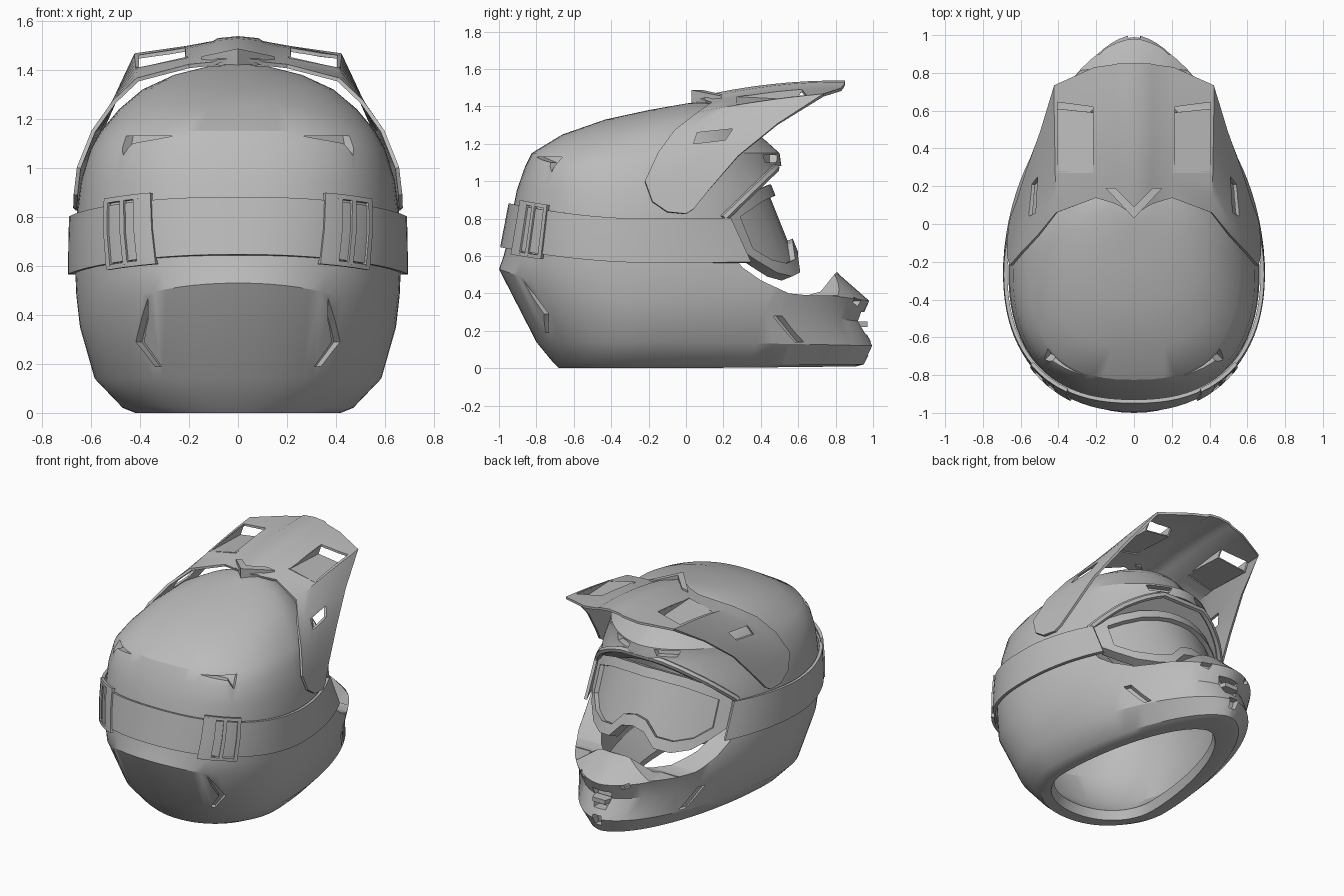
import bpy, bmesh, math
from mathutils import Vector

cube = bpy.data.objects.get("Cube")
if cube:
    bpy.data.objects.remove(cube, do_unlink=True)

grey = bpy.data.materials.new("matte_grey")
grey.use_nodes = True
grey.diffuse_color = (0.5, 0.5, 0.5, 1)
grey.node_tree.nodes["Principled BSDF"].inputs["Base Color"].default_value = (0.5, 0.5, 0.5, 1)

# Shell rings: z back, z side, z front, y back, y front, half width, back squareness
OUTER = [
    (0, 0, .01, -.68, .91, .42, 2.1), (.03, .02, .02, -.71, .95, .47, 2.1),
    (.14, .14, .12, -.8, 1, .585, 2.1), (.53, .35, .25, -1, .93, .645, 2.1),
    (.6, .48, .36, -.975, .98, .66, 2.2), (.68, .6, .5, -.955, .82, .665, 2.3),
    (.8, .8, .8, -.935, .62, .66, 2.35), (.95, .95, .95, -.905, .57, .64, 2.45),
    (1.08, 1.08, 1.08, -.86, .51, .6, 2.6), (1.15, 1.15, 1.15, -.825, .5, .56, 2.6),
    (1.25, 1.24, 1.24, -.66, .4, .485, 2.35), (1.33, 1.32, 1.32, -.43, .33, .39, 2.2),
    (1.38, 1.38, 1.38, -.2, .26, .26, 2.1), (1.415, 1.415, 1.415, 0, .2, .12, 2.1),
    (1.425, 1.425, 1.425, .07, .13, .02, 2.1)]
INNER = [
    (0, 0, .01, -.6, .74, .37, 2.1), (.06, .06, .06, -.58, .72, .35, 2.1),
    (.2, .2, .18, -.72, .78, .5, 2.1), (.45, .45, .45, -.86, .7, .56, 2.1),
    (.8, .8, .8, -.83, .5, .56, 2.2), (1.08, 1.08, 1.08, -.74, .38, .48, 2.2),
    (1.24, 1.24, 1.24, -.5, .25, .33, 2.1), (1.31, 1.31, 1.31, -.2, .15, .17, 2.1)]


def ring_point(ring, a):
    zb, zs, zf, yb, yf, w, square = ring
    yc = (yb + yf) / 2 if zs > 1.1 else -.25
    t = math.cos(a)
    n = 1.78 if t > 0 else square
    x = w * max(0, 1 - abs(t) ** n) ** (1 / n) * (1 if math.sin(a) >= 0 else -1)
    y = yc + t * ((yf - yc) if t > 0 else (yc - yb))
    z = zs + ((zf if t > 0 else zb) - zs) * abs(t) ** 1.5
    return Vector((x, y, z))


def surf(a, z, lift=0.0):
    """Point on the outer shell at an angle and height, lifted outward."""
    col = [ring_point(r, a) for r in OUTER]
    p = col[-1]
    for lo, hi in zip(col, col[1:]):
        if lo.z <= z <= hi.z:
            p = lo.lerp(hi, (z - lo.z) / max(hi.z - lo.z, 1e-6))
            break
    out = Vector((p.x, p.y + .2, 0)).normalized()
    return p + out * lift


def make(name, verts, faces, triangulate=False):
    mesh = bpy.data.meshes.new(name)
    bm = bmesh.new()
    vs = [bm.verts.new(v) for v in verts]
    for f in faces:
        bm.faces.new([vs[i] for i in f])
    if triangulate:
        bmesh.ops.triangulate(bm, faces=bm.faces[:])
    bmesh.ops.recalc_face_normals(bm, faces=bm.faces[:])
    bm.to_mesh(mesh)
    bm.free()
    mesh.materials.append(grey)
    ob = bpy.data.objects.new(name, mesh)
    bpy.context.collection.objects.link(ob)
    return ob


def grid(name, rows, keep=lambda r, c: True):
    n = len(rows[0])
    faces = [(r * n + c, r * n + c + 1, r * n + n + c + 1, r * n + n + c)
             for r in range(len(rows) - 1) for c in range(n - 1) if keep(r, c)]
    return make(name, [p for row in rows for p in row], faces)


def solid(name, bottom, top):
    """Closed body between two matching outlines."""
    n = len(bottom)
    sides = [(i, (i + 1) % n, n + (i + 1) % n, n + i) for i in range(n)]
    return make(name, bottom + top, sides + [tuple(range(n)), tuple(range(n, 2 * n))], True)


def finish(ob, thickness=0, cutters=()):
    bpy.ops.object.select_all(action='DESELECT')
    bpy.context.view_layer.objects.active = ob
    ob.select_set(True)
    if thickness:
        m = ob.modifiers.new("thickness", 'SOLIDIFY')
        m.thickness, m.offset = thickness, 0
        bpy.ops.object.modifier_apply(modifier=m.name)
    for c in cutters:
        c.hide_render = True
        m = ob.modifiers.new("cut", 'BOOLEAN')
        m.operation, m.solver, m.object = 'DIFFERENCE', 'EXACT', c
        bpy.ops.object.modifier_apply(modifier=m.name)
        bpy.data.objects.remove(c, do_unlink=True)
    bpy.ops.object.shade_smooth_by_angle(angle=math.radians(30))


# Shell: outer skin and inner skin joined at the neck rim
N = 72
rings = OUTER[::-1] + INNER
verts = [ring_point(r, 2 * math.pi * i / N) for r in rings for i in range(N)]
faces = [(r * N + i, r * N + (i + 1) % N, (r + 1) * N + (i + 1) % N, (r + 1) * N + i)
         for r in range(len(rings) - 1) for i in range(N)]
last = (len(rings) - 1) * N
faces += [tuple(range(N)), tuple(range(last, last + N))]
shell = make("helmet_shell", verts, faces)

# Eye port, nose guard shoulders and vents
port = [(.2, .8), (.24, .62), (.3, .54), (.4, .47), (.55, .4), (.65, .39),
        (.72, .41), (.8, .51), (1.2, .6), (1.2, 1.08), (.49, 1.08)]
cuts = [solid("eye_port_cutter", [Vector((-1, y, z)) for y, z in port],
              [Vector((1, y, z)) for y, z in port])]
shoulder = [(.08, .62), (.08, .53), (.28, .39), (.8, .38), (.8, .62)]
for s in (1, -1):
    cuts.append(solid("shoulder_cutter", [Vector((s * x, .66, z)) for x, z in shoulder],
                      [Vector((s * x, 1.2, z)) for x, z in shoulder]))


def vent(outline, depth=.04):
    pts = [(math.radians(a), z) for a, z in outline]
    cuts.append(solid("vent_cutter", [surf(a, z, -depth) for a, z in pts],
                      [surf(a, z, .05) for a, z in pts]))


side_vents = [
    [(147, .47), (139, .29), (147, .19), (150, .19), (143, .29), (146, .38)],
    [(161, 1.13), (137, 1.13), (139, 1.05), (143, 1.1)],
    [(53, .28), (50, .28), (45, .14), (48, .14)],
    [(15, .36), (20, .38), (21, .355), (16, .33)],
    [(12, 1.14), (30, 1.14), (27, 1.1), (14, 1.1)]]
for outline in side_vents:
    for s in (1, -1):
        vent([(s * a, z) for a, z in outline])
vent([(-9, .3), (9, .3), (6, .18), (-6, .18)], .06)
vent([(-5, .14), (5, .14), (4, .07), (-4, .07)])
finish(shell, 0, cuts)

# Mouth tab
tab = [(-.07, .9), (.07, .9), (.05, .97), (-.05, .97)]
finish(solid("mouth_tab", [Vector((x, y, .22)) for x, y in tab],
             [Vector((x, y, .25)) for x, y in tab]))

# Brow trim along the upper edge of the eye port
half = []
for k in range(13):
    z = .8 + .27 * k / 12
    edge = .2 + (z - .8) * 1.036
    half.append(min((surf(math.radians(d / 4), z, .005) for d in range(0, 361)),
                    key=lambda p: abs(p.y - edge)))
path = half + [Vector((-p.x, p.y, p.z)) for p in reversed(half)]
curve = bpy.data.curves.new("brow_trim", 'CURVE')
curve.dimensions, curve.bevel_depth, curve.bevel_resolution = '3D', .022, 1
curve.use_fill_caps = True
spline = curve.splines.new('POLY')
spline.points.add(len(path) - 1)
for sp, p in zip(spline.points, path):
    sp.co = (*p, 1)
curve.materials.append(grey)
trim = bpy.data.objects.new("brow_trim", curve)
bpy.context.collection.objects.link(trim)
bpy.ops.object.select_all(action='DESELECT')
bpy.context.view_layer.objects.active = trim
trim.select_set(True)
bpy.ops.object.convert(target='MESH')
finish(bpy.context.view_layer.objects.active)


# Goggle strap and its buckles follow the shell
def band(name, a0, a1, low, high, lift, thick, steps=4):
    rows = []
    for f in (0, .5, 1):
        row = []
        for i in range(steps + 1):
            a = math.radians(a0 + (a1 - a0) * i / steps)
            rise = .08 * max(0, -math.cos(a)) ** 1.7
            row.append(surf(a, low + (high - low) * f + rise, lift))
        rows.append(row)
    finish(grid(name, rows), thick)


band("goggle_strap", 57, 303, .565, .8, .02, .02, 64)
for side, s in (("left", 1), ("right", -1)):
    for a0, a1 in ((134, 136), (142, 144), (148, 155)):
        band(side + "_buckle_bar", s * a0, s * a1, .55, .82, .03, .02)
    for low in (.54, .81):
        band(side + "_buckle_rail", s * 134, s * 155, low, low + .02, .03, .02)

# Goggles: x, top z, bottom z per column
cols = [(0, .97, .61), (.08, .97, .59), (.16, .96, .5), (.26, .94, .48),
        (.36, .9, .5), (.44, .86, .56), (.5, .8, .62)]
cols = [(-x, t, b) for x, t, b in cols[:0:-1]] + cols


def goggle_rows(back):
    def at(x, z):
        return Vector((x, .62 - .4 * (z - .55) - 1.15 * x * x - back, z))
    return [[at(x, z) for x, z in ((c[0], f(c)) for c in cols)] for f in (
        lambda c: c[1], lambda c: c[1] - .06, lambda c: c[2] + .07, lambda c: c[2])]


def is_lens(r, c):
    return r == 1 and 0 < c < len(cols) - 2


finish(grid("goggle_frame", goggle_rows(.03), lambda r, c: not is_lens(r, c)), .07)
finish(grid("goggle_lens", goggle_rows(.035), is_lens), .02)

# Peak: front point, rear point, bulge per column
peak_cols = [((0, .85, 1.53), (0, .05, 1.44), .025), ((.08, .85, 1.522), (.08, .1, 1.435), .025),
             ((.1, .845, 1.51), (.1, .11, 1.425), .025), ((.21, .83, 1.49), (.2, .14, 1.415), .02),
             ((.42, .735, 1.46), (.41, .06, 1.36), .01), ((.49, .49, 1.305), (.505, -.06, 1.27), 0),
             ((.565, .28, 1.135), (.59, -.15, 1.15), 0), ((.615, .12, .95), (.65, -.22, 1), 0),
             ((.645, .04, .85), (.663, -.18, .89), 0), ((.655, 0, .825), (.665, -.1, .835), 0)]


def peak_line(front, rear, bulge, s):
    line = []
    for k in range(9):
        p = Vector(front).lerp(Vector(rear), k / 8)
        p.z += bulge * 4 * (k / 8) * (1 - k / 8)
        line.append(Vector((p.x * s, p.y, p.z)))
    return line


rows = [peak_line(*c, -1) for c in peak_cols[:0:-1]] + [peak_line(*c, 1) for c in peak_cols]
slot = [(.04, 1.2), (.06, 1.26), (.25, 1.28), (.21, 1.22)]
holes = [solid("side_slot_cutter", [Vector((-1, y, z)) for y, z in slot],
               [Vector((1, y, z)) for y, z in slot])]
duct = [(.215, .28), (.215, .62), (.405, .645), (.405, .28)]
for s in (1, -1):
    holes.append(solid("duct_cutter", [Vector((s * x, y, 1.2)) for x, y in duct],
                       [Vector((s * x, y, 1.7)) for x, y in duct]))
finish(grid("peak", rows), .016, holes)

# Peak ducts: sloping floor with side walls, open to the front
duct_rear = [(.41, .27, 1.41), (.408, .27, 1.405), (.212, .27, 1.448), (.21, .27, 1.453)]
duct_front = [(.41, .64, 1.45), (.41, .61, 1.393), (.21, .59, 1.432), (.21, .62, 1.485)]
for side, s in (("left", 1), ("right", -1)):
    rows = [[Vector((s * x, y, z)) for x, y, z in row] for row in (duct_rear, duct_front)]
    finish(grid(side + "_peak_duct", rows), .012)

# Chevron at the rear of the peak
chevron = [(0, .03, 1.487), (.15, .19, 1.455), (.1, .19, 1.465), (0, .09, 1.487),
           (-.1, .19, 1.465), (-.15, .19, 1.455)]
finish(solid("peak_chevron", [Vector((x, y, 1.42)) for x, y, z in chevron],
             [Vector(p) for p in chevron]))
